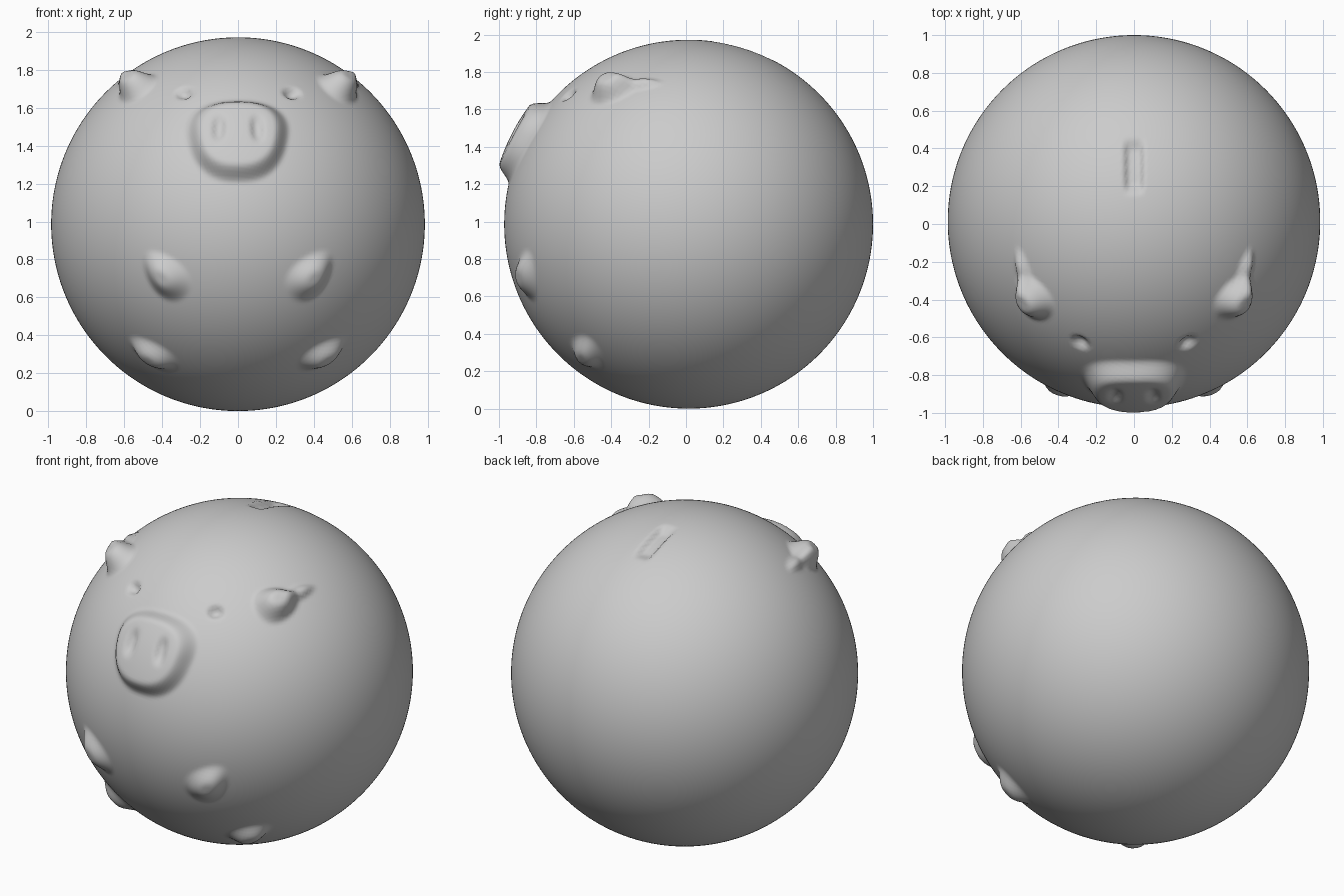
import bpy, bmesh, math
from mathutils import Vector

if "Cube" in bpy.data.objects:
    bpy.data.objects.remove(bpy.data.objects["Cube"])

R = 0.986
CENTRE = Vector((0, 0.014, R))


class Feature:
    """Soft raised or sunken patch on the ball (mirrored in x)."""

    def __init__(self, at, size, height, angle=0, power=2, edge=0.8, taper=0, taper_v=0):
        n = (Vector(at) - CENTRE).normalized()
        u = Vector((0, 0, 1)).cross(n).normalized()
        v = n.cross(u)
        c, s = math.cos(math.radians(angle)), math.sin(math.radians(angle))
        self.n, self.u, self.v = n, u * c + v * s, v * c - u * s
        self.size, self.height, self.power = size, height, power
        self.edge, self.taper, self.taper_v = edge, taper, taper_v

    def offset(self, d):
        if d.dot(self.n) < 0.85:
            return 0.0
        a = d.dot(self.u) * R / self.size[0]
        b = d.dot(self.v) * R / self.size[1]
        if max(abs(a), abs(b)) > 1.5:
            return 0.0
        a, b = a / (1 + self.taper_v * b), b / (1 - self.taper * a)
        dist = (abs(a) ** self.power + abs(b) ** self.power) ** (1 / self.power)
        t = min(1.0, max(0.0, (1 - dist) / self.edge))
        return self.height * t * t * (3 - 2 * t)


features = [
    # snout disc and nostrils
    Feature((0, -0.86, 1.435), (0.27, 0.25), 0.076, power=2.5, edge=0.36, taper_v=0.16),
    Feature((0.095, -0.85, 1.46), (0.042, 0.095), -0.022, power=2.5, edge=0.8),
    # eye dimples
    Feature((0.285, -0.63, 1.68), (0.062, 0.05), -0.03, angle=10, edge=0.8),
    # ear: round tip and thin tail behind it
    Feature((0.54, -0.39, 1.71), (0.145, 0.115), 0.09, angle=10, edge=0.75, taper=0.25),
    Feature((0.595, -0.25, 1.74), (0.14, 0.05), 0.03, angle=10, edge=0.8, taper=0.2),
    # front paws
    Feature((0.385, -0.85, 0.715), (0.165, 0.115), 0.052, angle=50, edge=0.8, taper=0.25),
    # feet
    Feature((0.45, -0.53, 0.30), (0.155, 0.105), 0.052, angle=45, edge=0.8, taper=0.15),
    # coin slot
    Feature((0, 0.31, 1.93), (0.058, 0.17), -0.03, power=6, edge=0.5),
]

# ball body with the features pushed out of, or into, its surface
bm = bmesh.new()
bmesh.ops.create_icosphere(bm, subdivisions=7, radius=1)
for vert in bm.verts:
    d = vert.co.normalized()
    side = Vector((abs(d.x), d.y, d.z))
    vert.co = CENTRE + d * (R + sum(f.offset(side) for f in features))
for face in bm.faces:
    face.smooth = True
mesh = bpy.data.meshes.new("pig_bank_body")
bm.to_mesh(mesh)
bm.free()
body = bpy.data.objects.new("pig_bank_body", mesh)
bpy.context.collection.objects.link(body)
